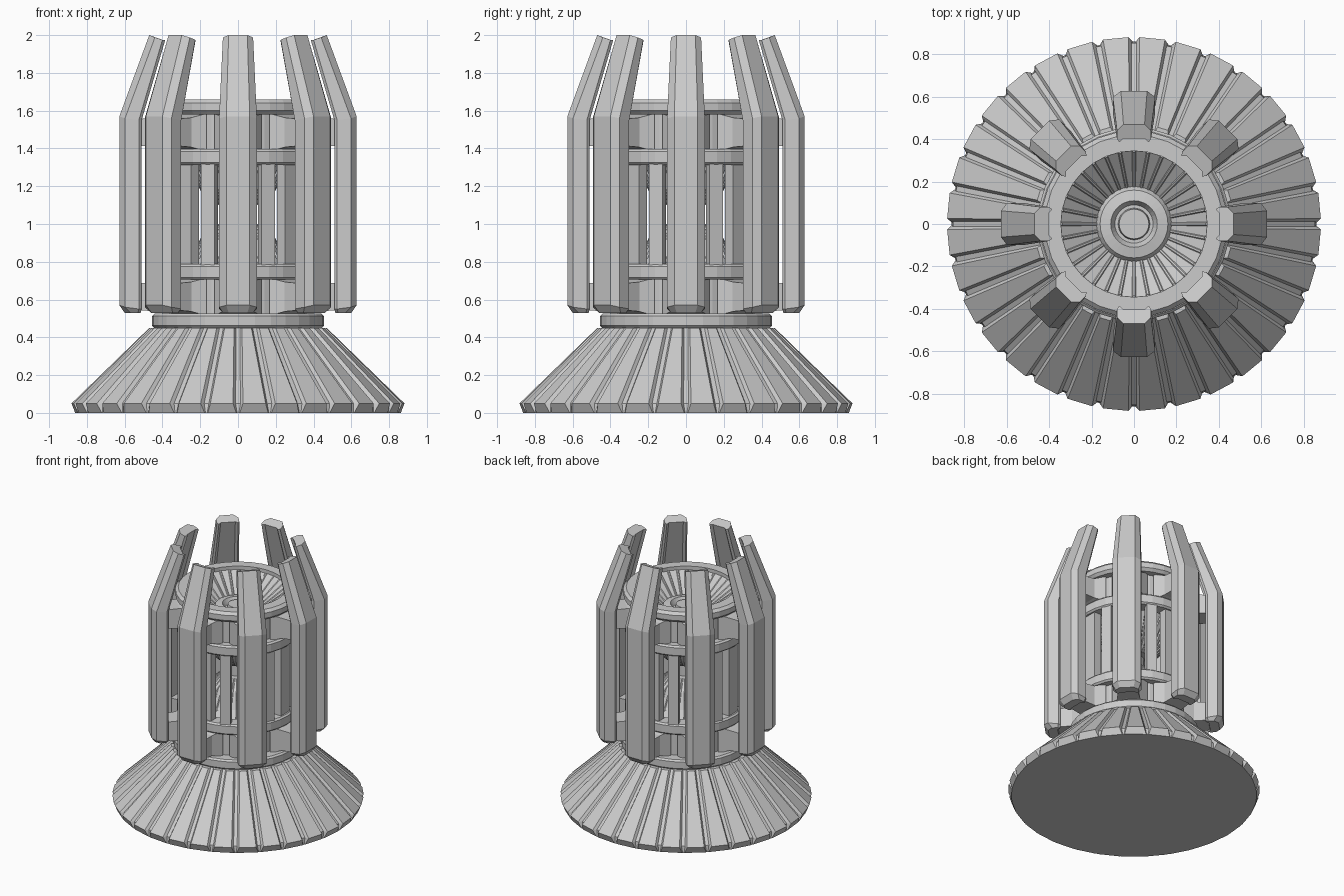
import bpy, bmesh
from math import sin, cos, pi, radians

if "Cube" in bpy.data.objects:
    bpy.data.objects.remove(bpy.data.objects["Cube"])


def make(name, bm):
    bmesh.ops.recalc_face_normals(bm, faces=bm.faces)
    me = bpy.data.meshes.new(name)
    bm.to_mesh(me)
    bm.free()
    ob = bpy.data.objects.new(name, me)
    bpy.context.collection.objects.link(ob)
    return ob


def loft(bm, rings, caps=True, closed=False):
    """Skin a list of equal-length point rings."""
    vs = [[bm.verts.new(p) for p in r] for r in rings]
    pairs = list(zip(vs, vs[1:])) + ([(vs[-1], vs[0])] if closed else [])
    for a, b in pairs:
        n = len(a)
        for i in range(n):
            j = (i + 1) % n
            bm.faces.new((a[i], a[j], b[j], b[i]))
    if caps and not closed:
        bm.faces.new(vs[0])
        bm.faces.new(vs[-1])


def circle(r, z, n=32):
    return [(r * cos(2 * pi * i / n), r * sin(2 * pi * i / n), z) for i in range(n)]


def revolve(name, profile, closed=False, caps=True):
    bm = bmesh.new()
    loft(bm, [circle(r, z) for r, z in profile], caps, closed)
    return make(name, bm)


def ribbed_ring(r, z, depth, half, n=32):
    """Circle with n grooves; half = half groove angle in degrees."""
    pts = []
    for k in range(n):
        for da, dr in ((-half, 0), (-half * .5, depth), (half * .5, depth), (half, 0)):
            a = 2 * pi * k / n + radians(da)
            pts.append(((r - dr) * cos(a), (r - dr) * sin(a), z))
    return pts


def ribbed(name, rows, caps):
    bm = bmesh.new()
    loft(bm, [ribbed_ring(*row) for row in rows], caps)
    return make(name, bm)


def polar(rings, ang):
    """Turn (radial, tangential, z) rings to the given angle."""
    c, s = cos(ang), sin(ang)
    return [[(r * c - t * s, r * s + t * c, z) for r, t, z in ring] for ring in rings]


def radial(name, rings, count, start=0.0):
    bm = bmesh.new()
    for k in range(count):
        loft(bm, polar(rings, start + 2 * pi * k / count))
    return make(name, bm)


# Fluted conical base
ribbed("base_cone", [(.862, 0, .002, .6), (.882, .05, .028, 1.7),
                     (.47, .45, .022, 2.6)], True)


def band(name, r0, r1, z0, z1, b=.012):
    revolve(name, [(r0, z0), (r1 - b, z0), (r1, z0 + b), (r1, z1 - b),
                   (r1 - b, z1), (r0, z1)], closed=True)


# Cage rings
band("collar_ring", .2, .455, .45, .525)
band("lower_ring", .33, .43, .705, .788)
band("upper_ring", .33, .43, 1.313, 1.396)
band("top_ring", .345, .44, 1.58, 1.66, .02)

# Recessed drum walls between ring pairs
band("lower_drum", .335, .37, .5, .74)
band("upper_drum", .335, .37, 1.36, 1.62)

# Top dish with ribs, floor and centre knob
ribbed("top_dish", [(.347, 1.635, .008, 1.5), (.175, 1.5, .008, 2.5)], False)
revolve("dish_hub", [(.178, 1.46), (.178, 1.5), (.16, 1.525), (.11, 1.535), (.09, 1.50),
                     (.075, 1.50), (.07, 1.53)])

# Ribbed insulator cones inside the cage, and the core between them
for name, m in (("upper_insulator", False), ("lower_insulator", True)):
    rows = [(.335, 1.39, .012, 2), (.25, 1.28, .01, 2), (.195, 1.17, .008, 2.5), (.12, 1.10, .006, 3)]
    ribbed(name, [(r, 2.1 - z if m else z, d, h) for r, z, d, h in rows], True)
revolve("core_rod", [(.07, .5), (.07, 1.5)])


def box(r0, r1, w, z0, z1):
    return [[(r0, -w, z), (r1, -w, z), (r1, w, z), (r0, w, z)] for z in (z0, z1)]


# Vertical cage struts
radial("cage_struts_wide", box(.345, .405, .052, .74, 1.36), 8)
radial("cage_struts_narrow", box(.365, .42, .038, .74, 1.36), 8, pi / 8)


# Tapered brackets from drums to arms
def bracket(zc, h):
    return [[(r, -w, zc - k), (r, w, zc - k), (r, w, zc + k), (r, -w, zc + k)]
            for r, w, k in ((.36, .125, h), (.43, .08, h * .78), (.54, .07, h * .7))]


radial("lower_brackets", bracket(.615, .10), 8)
radial("upper_brackets", bracket(1.485, .10), 8)


# Eight long arms: chamfered outside, shallow channel inside
def arm_section(ro, ri, w, zo, zi):
    f = .62 * w
    zm = (zo + zi) / 2
    return [(ro, -f, zo), (ro, f, zo), (ro - .03, w, zm), (ri + .015, w, zi), (ri, w * .85, zi),
            (ri + .018, w * .65, zi), (ri + .018, -w * .65, zi),
            (ri, -w * .85, zi), (ri + .015, -w, zi), (ri - .03 + (ro - ri), -w, zm)]


radial("arms", [arm_section(.60, .515, .08, .53, .53),
                arm_section(.628, .51, .10, .57, .55),
                arm_section(.628, .51, .10, 1.57, 1.55),
                arm_section(.47, .385, .08, 2.0, 1.975)], 8)
